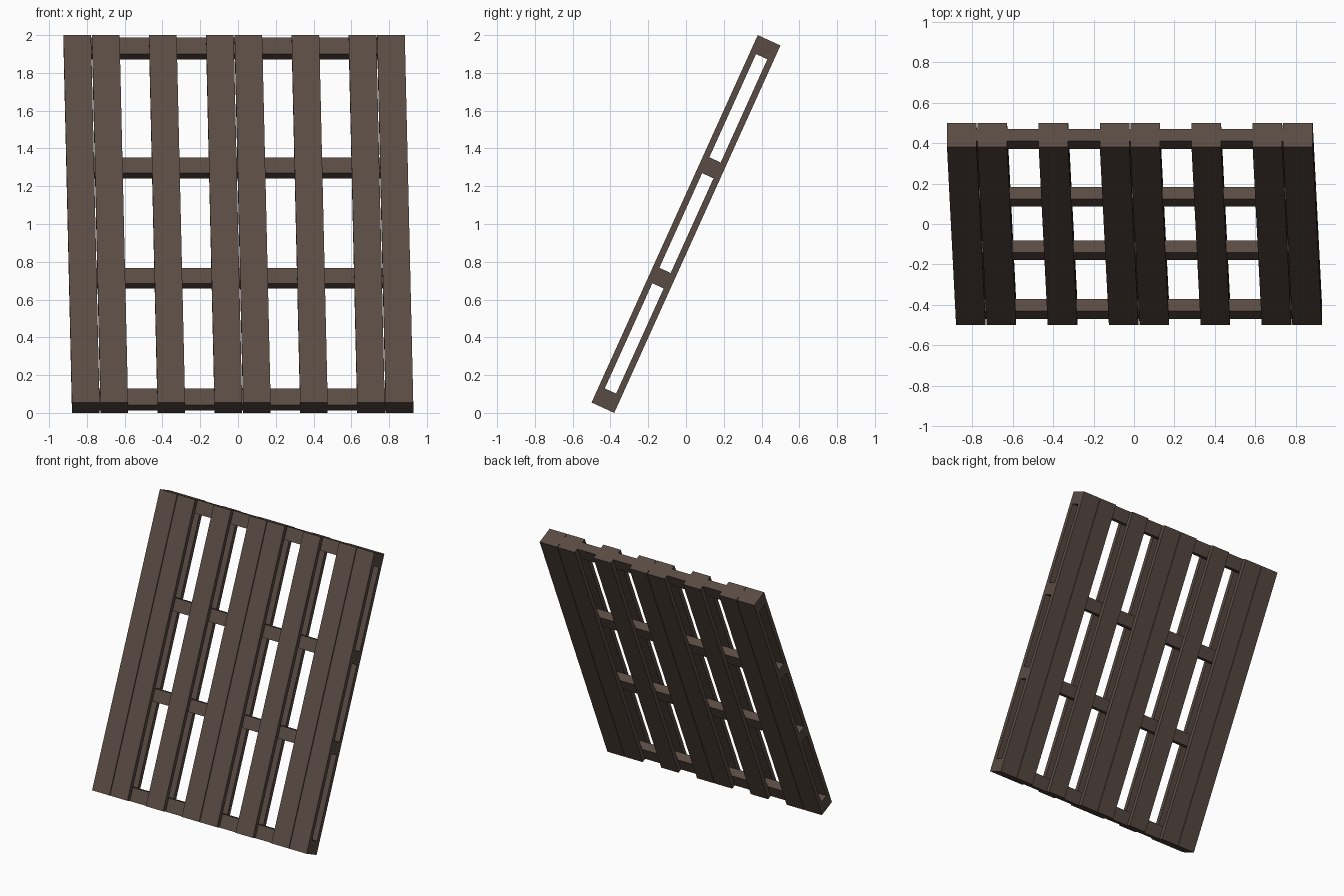
import bpy
from mathutils import Vector

if "Cube" in bpy.data.objects:
    bpy.data.objects.remove(bpy.data.objects["Cube"])

wood = bpy.data.materials.new("dark brown wood")
wood.diffuse_color = (0.1, 0.07, 0.056, 1)
wood.use_nodes = True
wood.node_tree.nodes["Principled BSDF"].inputs["Base Color"].default_value = wood.diffuse_color

# Leaning frame: s runs up the slats, t runs through the thickness (0..1)
ORIGIN = Vector((0, -0.5, 0.055))
UP = Vector((-0.045, 0.88, 1.945)) / 2.135
THROUGH = Vector((0, 0.12, -0.055))
LENGTH = 2.135
FACES = [(0, 1, 3, 2), (4, 6, 7, 5), (0, 4, 5, 1), (2, 3, 7, 6), (0, 2, 6, 4), (1, 5, 7, 3)]


def board(name, x0, x1, s0, s1, t0, t1):
    verts = [ORIGIN + Vector((x, 0, 0)) + UP * s + THROUGH * t
             for x in (x0, x1) for s in (s0, s1) for t in (t0, t1)]
    mesh = bpy.data.meshes.new(name)
    mesh.from_pydata(verts, [], FACES)
    mesh.materials.append(wood)
    bpy.context.collection.objects.link(bpy.data.objects.new(name, mesh))


# Front and back slats, in pairs and singles on a regular pitch
PITCH, WIDTH, LEFT = 0.151, 0.146, -0.879
for i, slot in enumerate((0, 1, 3, 5, 6, 8, 10, 11)):
    x = LEFT + slot * PITCH
    board(f"front_slat_{i + 1}", x, x + WIDTH, 0, LENGTH, 0, 0.25)
    board(f"back_slat_{i + 1}", x, x + WIDTH, 0, LENGTH, 0.75, 1)

# Cross beams sandwiched between the slats
right = LEFT + 11 * PITCH + WIDTH
for i, (s0, s1) in enumerate(((0, 0.097), (0.708, 0.798), (1.348, 1.44), (2.04, LENGTH))):
    board(f"cross_beam_{i + 1}", LEFT, right, s0, s1, 0.25, 0.75)
